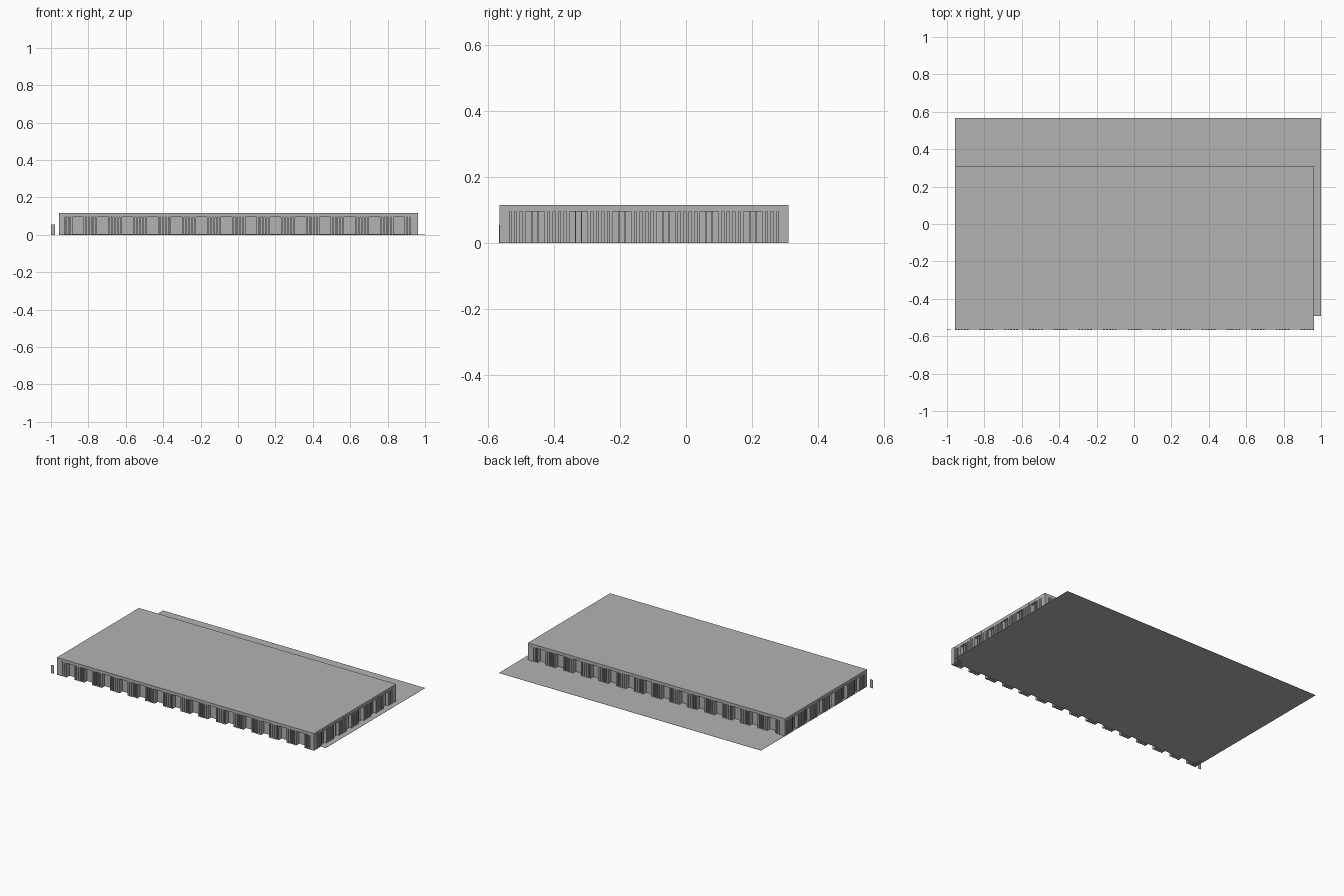
import bpy
import bmesh
from math import pi
from mathutils import Matrix, Vector

cube = bpy.data.objects.get("Cube")
if cube:
    bpy.data.objects.remove(cube, do_unlink=True)

grey = bpy.data.materials.new("plain_grey")
grey.use_nodes = True
colour = (0.45, 0.45, 0.45, 1)
grey.diffuse_color = colour
grey.node_tree.nodes["Principled BSDF"].inputs["Base Color"].default_value = colour


def add_box(bm, x, y, z):
    """Add a box from three (low, high) ranges."""
    size = [b - a for a, b in (x, y, z)]
    mid = Vector([(a + b) / 2 for a, b in (x, y, z)])
    bmesh.ops.create_cube(bm, size=1, matrix=Matrix.Translation(mid) @ Matrix.Diagonal((*size, 1)))


def finish(bm, name, matrix=Matrix()):
    mesh = bpy.data.meshes.new(name)
    bm.to_mesh(mesh)
    bm.free()
    mesh.materials.append(grey)
    obj = bpy.data.objects.new(name, mesh)
    obj.matrix_world = matrix
    bpy.context.collection.objects.link(obj)


def box(name, x, y, z):
    bm = bmesh.new()
    add_box(bm, x, y, z)
    finish(bm, name)


X0, X1, Y0, Y1 = -0.957, 0.963, -0.565, 0.31
TOP, DOOR_TOP, DEPTH, PITCH = 0.116, 0.096, 0.03, 0.132

# Ground sheet, roof and recessed inner block
box("floor", (-0.957, 1.0), (-0.492, 0.567), (0, 0.001))
box("roof", (X0, X1), (Y0, Y1), (DOOR_TOP, TOP))
box("inner_block", (X0 + DEPTH, X1 - DEPTH), (Y0 + DEPTH, Y1 - DEPTH), (0.001, DOOR_TOP))
# Small standing plate beside the front corner
box("corner_plate", (-1.0, -0.978), (Y0 - 0.001, Y0 + 0.001), (0, 0.055))


def wall(name, length, doors, door_width, position, angle, slat_top, mullions):
    """Slatted piers between recessed doorways; local -y faces outward."""
    bm = bmesh.new()
    first = -PITCH * (doors - 1) / 2
    edges = [-length / 2]
    for i in range(doors):
        centre = first + i * PITCH
        edges += [centre - door_width / 2, centre + door_width / 2]
        # Upright bars inside the doorway
        for side in (-1, 1) if mullions else ():
            m = centre + side * door_width / 6
            add_box(bm, (m - 0.002, m + 0.002), (0.012, DEPTH), (0.001, DOOR_TOP))
    edges.append(length / 2)
    # Piers made of evenly spaced upright slats
    count = 5
    for a, b in zip(edges[::2], edges[1::2]):
        step = (b - a) / (count - 0.4)
        for i in range(count):
            left = a + i * step
            add_box(bm, (left, left + step * 0.6), (-0.0005, DEPTH), (0, slat_top))
    finish(bm, name, Matrix.Translation(position) @ Matrix.Rotation(angle, 4, "Z"))


cx, cy = (X0 + X1) / 2, (Y0 + Y1) / 2
wall("front_wall", X1 - X0, 14, 0.06, (cx, Y0, 0), 0, DOOR_TOP, False)
wall("back_wall", X1 - X0, 14, 0.06, (cx, Y1, 0), pi, DOOR_TOP, False)
wall("left_wall", Y1 - Y0, 6, 0.055, (X1, cy, 0), pi / 2, TOP - 0.001, True)
wall("right_wall", Y1 - Y0, 6, 0.055, (X0, cy, 0), -pi / 2, DOOR_TOP, True)
